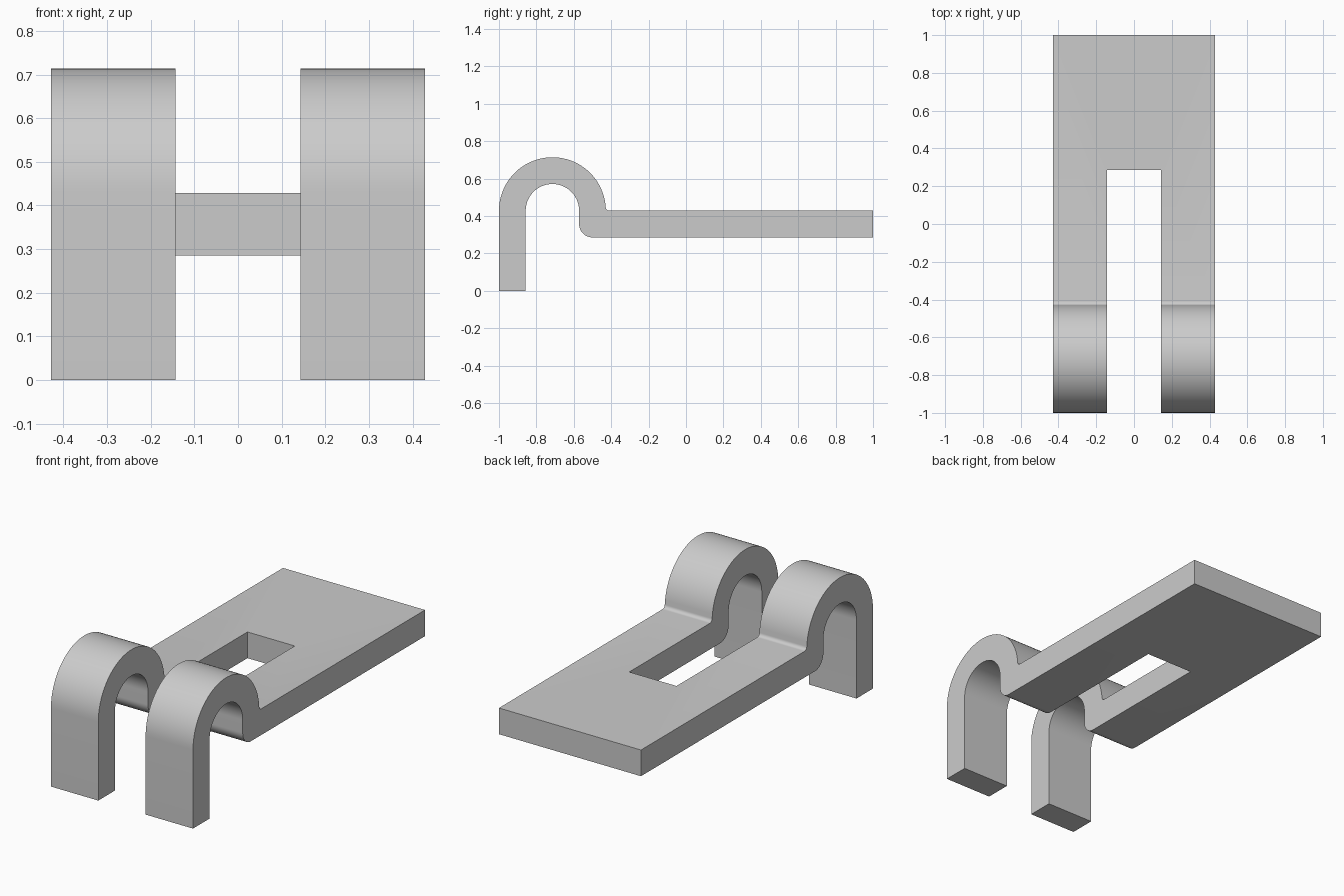
import bpy, bmesh
from math import sin, cos, pi, sqrt, atan2, radians

if "Cube" in bpy.data.objects:
    bpy.data.objects.remove(bpy.data.objects["Cube"], do_unlink=True)

U = 1 / 7          # sheet thickness, the module of the whole part
HOOK_Y, HOOK_Z = -5 * U, 3 * U

grey = bpy.data.materials.new("plain_grey")
grey.use_nodes = True
colour = (0.6, 0.6, 0.6, 1)
grey.diffuse_color = colour
grey.node_tree.nodes["Principled BSDF"].inputs["Base Color"].default_value = colour


def arc(cy, cz, r, start, end, n):
    """Points (y, z) along an arc, both ends included."""
    angles = [start + (end - start) * i / n for i in range(n + 1)]
    return [(cy + r * cos(a), cz + r * sin(a)) for a in angles]


def extrude_profile(name, points, half_width):
    """Closed side profile extruded across x."""
    bm = bmesh.new()
    face = bm.faces.new([bm.verts.new((-half_width, y, z)) for y, z in points])
    out = bmesh.ops.extrude_face_region(bm, geom=[face])
    verts = [v for v in out["geom"] if isinstance(v, bmesh.types.BMVert)]
    bmesh.ops.translate(bm, verts=verts, vec=(2 * half_width, 0, 0))
    bmesh.ops.recalc_face_normals(bm, faces=bm.faces)
    mesh = bpy.data.meshes.new(name)
    bm.to_mesh(mesh)
    bm.free()
    mesh.materials.append(grey)
    obj = bpy.data.objects.new(name, mesh)
    bpy.context.collection.objects.link(obj)
    return obj


# Side profile: leg, hook, small inner fillet, plate, rounded lower bend
fillet = 0.02
reach = sqrt((2 * U + fillet) ** 2 - fillet ** 2)
tilt = atan2(fillet, reach)
profile = [(-1, 0)]
profile += arc(HOOK_Y, HOOK_Z, 2 * U, pi, tilt, 40)
profile += arc(HOOK_Y + reach, HOOK_Z + fillet, fillet, pi + tilt, 1.5 * pi, 6)[1:]
profile += [(1, 3 * U), (1, 2 * U)]
profile += arc(-3.5 * U, 2.5 * U, U / 2, 1.5 * pi, pi, 12)
profile += arc(HOOK_Y, HOOK_Z, U, 0, pi, 40)
profile += [(-6 * U, 0)]
clip = extrude_profile("hooked_plate", profile, 3 * U)

# Slot that divides the front into two hooked arms
slot = extrude_profile("slot_cutter", [(-2, -1), (2 * U, -1), (2 * U, 2), (-2, 2)], U)
slot.hide_render = True
cut = clip.modifiers.new("slot", "BOOLEAN")
cut.operation = "DIFFERENCE"
cut.solver = "EXACT"
cut.object = slot

bpy.ops.object.select_all(action="DESELECT")
bpy.context.view_layer.objects.active = clip
clip.select_set(True)
bpy.ops.object.modifier_apply(modifier="slot")
bpy.data.objects.remove(slot, do_unlink=True)
bpy.ops.object.shade_smooth_by_angle(angle=radians(30))
